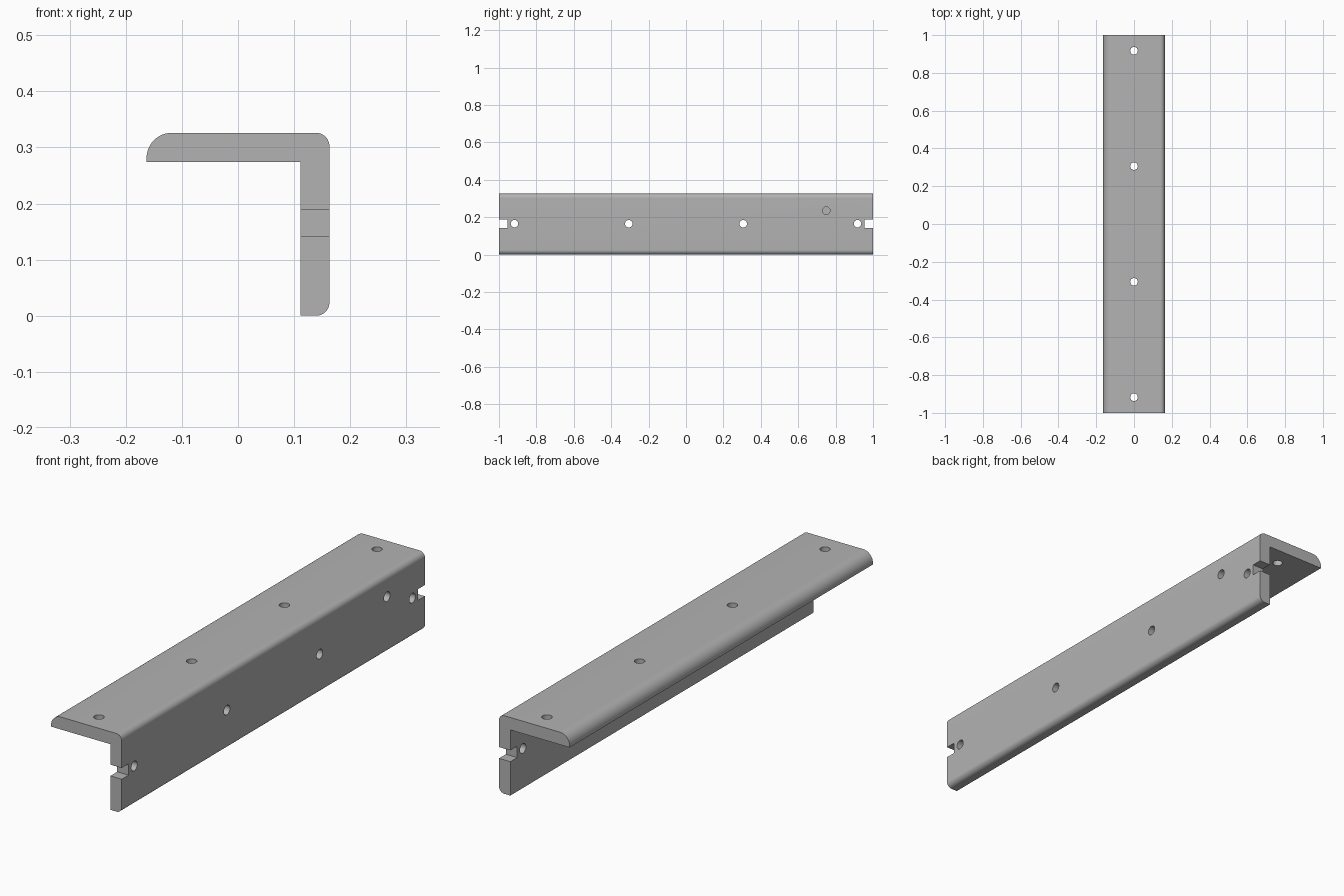
import bpy, bmesh, math
from mathutils import Matrix, Vector

cube = bpy.data.objects.get("Cube")
if cube:
    bpy.data.objects.remove(cube, do_unlink=True)

metal = bpy.data.materials.new("grey metal")
metal.use_nodes = True
GREY = (0.45, 0.45, 0.45, 1)
metal.diffuse_color = GREY
metal.node_tree.nodes["Principled BSDF"].inputs["Base Color"].default_value = GREY

HALF = 0.163            # half width of the angle section
TOP = 2 * HALF
THICK = 0.052
HOLE_R = 0.02
HOLE_Y = [-0.917, -0.306, 0.306, 0.917]
MID_Z = 0.165


def arc(cx, cz, r, start, end, steps=12):
    """Points on an arc in the xz plane, angles in degrees."""
    return [(cx + r * math.cos(math.radians(start + (end - start) * i / steps)),
             cz + r * math.sin(math.radians(start + (end - start) * i / steps)))
            for i in range(steps + 1)]


def new_object(name, bm):
    bmesh.ops.recalc_face_normals(bm, faces=bm.faces)
    mesh = bpy.data.meshes.new(name)
    bm.to_mesh(mesh)
    bm.free()
    mesh.materials.append(metal)
    obj = bpy.data.objects.new(name, mesh)
    bpy.context.collection.objects.link(obj)
    return obj


# L-shaped section with rounded outer edges, extruded along y
r, nose = 0.024, 0.045
inner = HALF - THICK
profile = [(inner, 0)]
profile += arc(HALF - r, r, r, -90, 0)
profile += arc(HALF - r, TOP - r, r, 0, 90)
profile += arc(-HALF + nose, TOP - nose, nose, 90, 180)
profile += [(-HALF, TOP - THICK), (inner, TOP - THICK)]
bm = bmesh.new()
face = bm.faces.new([bm.verts.new((x, -1, z)) for x, z in profile])
extruded = bmesh.ops.extrude_face_region(bm, geom=[face])["geom"]
bmesh.ops.translate(bm, vec=(0, 2, 0),
                    verts=[v for v in extruded if isinstance(v, bmesh.types.BMVert)])
bracket = new_object("angle_bracket", bm)

# Cutters for the holes and end notches
cut = bmesh.new()


def drill(centre, depth, sideways):
    turn = Matrix.Rotation(math.pi / 2, 4, "Y") if sideways else Matrix()
    bmesh.ops.create_cone(cut, cap_ends=True, segments=32, radius1=HOLE_R,
                          radius2=HOLE_R, depth=depth,
                          matrix=Matrix.Translation(centre) @ turn)


wall_x = HALF - THICK / 2
for y in HOLE_Y:
    drill(Vector((0, y, TOP - THICK / 2)), 0.1, False)
    drill(Vector((wall_x, y, MID_Z)), 0.1, True)
# Blind hole in the outer face of the wall
drill(Vector((HALF, 0.75, 0.235)), 0.07, True)
# Square notches at both ends of the wall
for side in (-1, 1):
    size = Matrix.Diagonal((0.1, 0.09, 0.047, 1))
    bmesh.ops.create_cube(cut, size=1,
                          matrix=Matrix.Translation((wall_x, side, MID_Z)) @ size)
cutter = new_object("hole_cutter", cut)
cutter.hide_render = True

mod = bracket.modifiers.new("holes", "BOOLEAN")
mod.operation = "DIFFERENCE"
mod.solver = "EXACT"
mod.object = cutter
bpy.ops.object.select_all(action="DESELECT")
bracket.select_set(True)
bpy.context.view_layer.objects.active = bracket
bpy.ops.object.modifier_apply(modifier=mod.name)
bpy.data.objects.remove(cutter, do_unlink=True)
bpy.ops.object.shade_smooth_by_angle(angle=math.radians(30))
